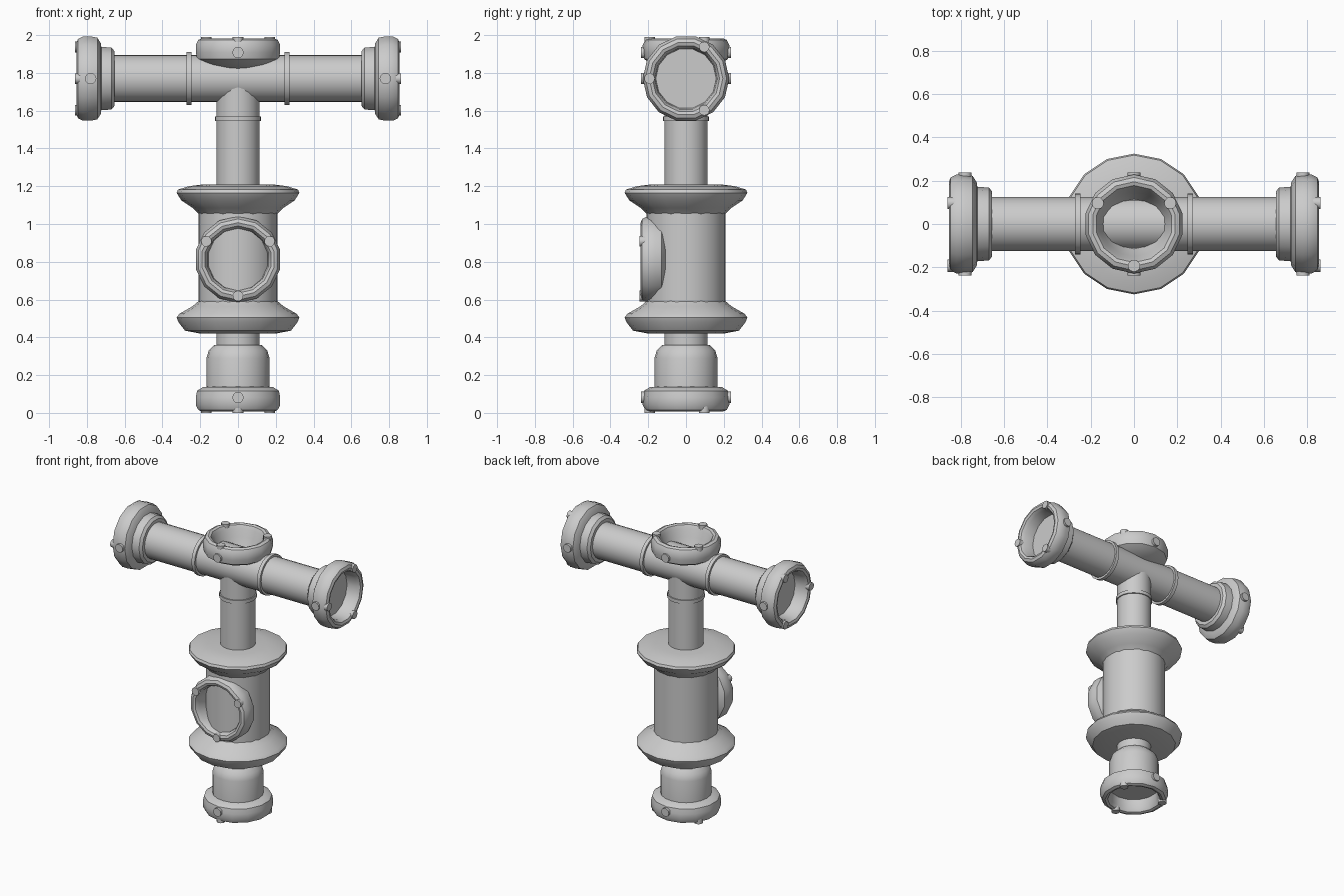
import bpy, bmesh, math
from mathutils import Matrix, Vector

cube = bpy.data.objects.get("Cube")
if cube:
    bpy.data.objects.remove(cube, do_unlink=True)

grey = bpy.data.materials.new("light grey")
grey.use_nodes = True
colour = (0.6, 0.6, 0.6, 1)
grey.diffuse_color = colour
grey.node_tree.nodes["Principled BSDF"].inputs["Base Color"].default_value = colour

X, Y, Z = Vector((1, 0, 0)), Vector((0, 1, 0)), Vector((0, 0, 1))
PIPE_Z = 1.77
CENTRE = Vector((0, 0, PIPE_Z))


def lathe(name, profile, origin=(0, 0, 0), axis=Z, ref=-Y, sides=24):
    """Spin (radius, height) points about an axis; zero radius closes an end."""
    side = axis.cross(ref)
    bm = bmesh.new()
    rings = []
    for r, h in profile:
        base = Vector(origin) + axis * h
        if r == 0:
            rings.append([bm.verts.new(base)] * sides)
            continue
        angles = [2 * math.pi * i / sides for i in range(sides)]
        rings.append([bm.verts.new(base + r * (ref * math.cos(a) + side * math.sin(a)))
                      for a in angles])
    for low, high in zip(rings, rings[1:]):
        for i in range(sides):
            j = (i + 1) % sides
            corners = list(dict.fromkeys((low[i], low[j], high[j], high[i])))
            bm.faces.new(corners)
    bmesh.ops.recalc_face_normals(bm, faces=bm.faces)
    mesh = bpy.data.meshes.new(name)
    bm.to_mesh(mesh)
    bm.free()
    obj = bpy.data.objects.new(name, mesh)
    bpy.context.collection.objects.link(obj)
    mesh.materials.append(grey)
    bpy.ops.object.select_all(action='DESELECT')
    obj.select_set(True)
    bpy.context.view_layer.objects.active = obj
    bpy.ops.object.shade_smooth_by_angle(angle=math.radians(40))
    return obj


def rod(name, radius, start, end, origin=(0, 0, 0), axis=Z, sides=24):
    ref = -Y if abs(axis.y) < 0.5 else -Z
    return lathe(name, [(0, start), (radius, start), (radius, end), (0, end)],
                 origin, axis, ref, sides)


# Dished port ring; the origin is the middle of its outer rim
RING = [(0, -0.16), (0.11, -0.16), (0.19, -0.13), (0.222, -0.11), (0.229, -0.075),
        (0.229, -0.035), (0.215, -0.008), (0.195, 0), (0.178, -0.006),
        (0.165, -0.03), (0.16, -0.1), (0, -0.1)]
DEEP_RING = RING[:-2] + [(0.15, -0.08), (0.115, -0.15), (0, -0.15)]


def port(name, origin, axis, ref, profile, radial):
    origin = Vector(origin)
    lathe(name + "_ring", profile, origin, axis, ref, 14)
    # Three bolts on the rim
    for i in range(3):
        out = Matrix.Rotation(i * math.tau / 3, 3, axis) @ ref
        rod(f"{name}_rim_bolt_{i + 1}", 0.028, -0.03, 0.007,
            origin + out * 0.193, axis, 12)
    # Two bolts through the outer wall
    if radial:
        for label, out in (("front", -Y), ("back", Y)):
            rod(f"{name}_{label}_bolt", 0.03, 0.2, 0.238,
                origin - axis * 0.075, out, 12)


# Main vertical body with its two flanges
rod("body_drum", 0.21, 0.5, 1.15)
lathe("lower_flange", [(0, 0.42), (0.2, 0.42), (0.28, 0.435), (0.315, 0.48),
                       (0.325, 0.505), (0.31, 0.525), (0.24, 0.565),
                       (0.205, 0.595), (0, 0.595)], sides=16)
lathe("upper_flange", [(0, 1.05), (0.205, 1.05), (0.24, 1.085), (0.3, 1.125),
                       (0.325, 1.165), (0.318, 1.182), (0.26, 1.2),
                       (0.18, 1.21), (0, 1.21)], sides=16)

# Upper stem and its band
rod("upper_stem", 0.115, 1.15, PIPE_Z)
rod("stem_band", 0.123, 1.545, 1.57)

# Lower neck and socket
rod("lower_neck", 0.115, 0.33, 0.45)
lathe("lower_socket", [(0, 0.1), (0.167, 0.1), (0.167, 0.29), (0.155, 0.33),
                       (0.125, 0.36), (0, 0.36)], sides=20)

# Cross pipe with bands, collars and end ports
rod("cross_pipe", 0.125, -0.755, 0.755, CENTRE, X)
for label, axis in (("left", X), ("right", -X)):
    rod(label + "_pipe_band", 0.14, 0.247, 0.272, CENTRE, axis)
    lathe(label + "_collar", [(0, 0.655), (0.15, 0.655), (0.168, 0.67),
                              (0.172, 0.72), (0.172, 0.74), (0, 0.74)],
          CENTRE, axis, -Y, 14)
    port(label + "_port", CENTRE + axis * 0.855, axis, -Y,
         [(r, max(h, -0.135)) for r, h in RING], True)

# Ports on the top, front and bottom
port("top_port", (0, 0, 1.983), Z, -Y, DEEP_RING, True)
port("front_port", (0, -0.24, 0.812), -Y, -Z, RING, False)
port("bottom_port", (0, 0, 0.007), -Z, -Y,
     [(r, max(h, -0.135)) for r, h in RING], True)
